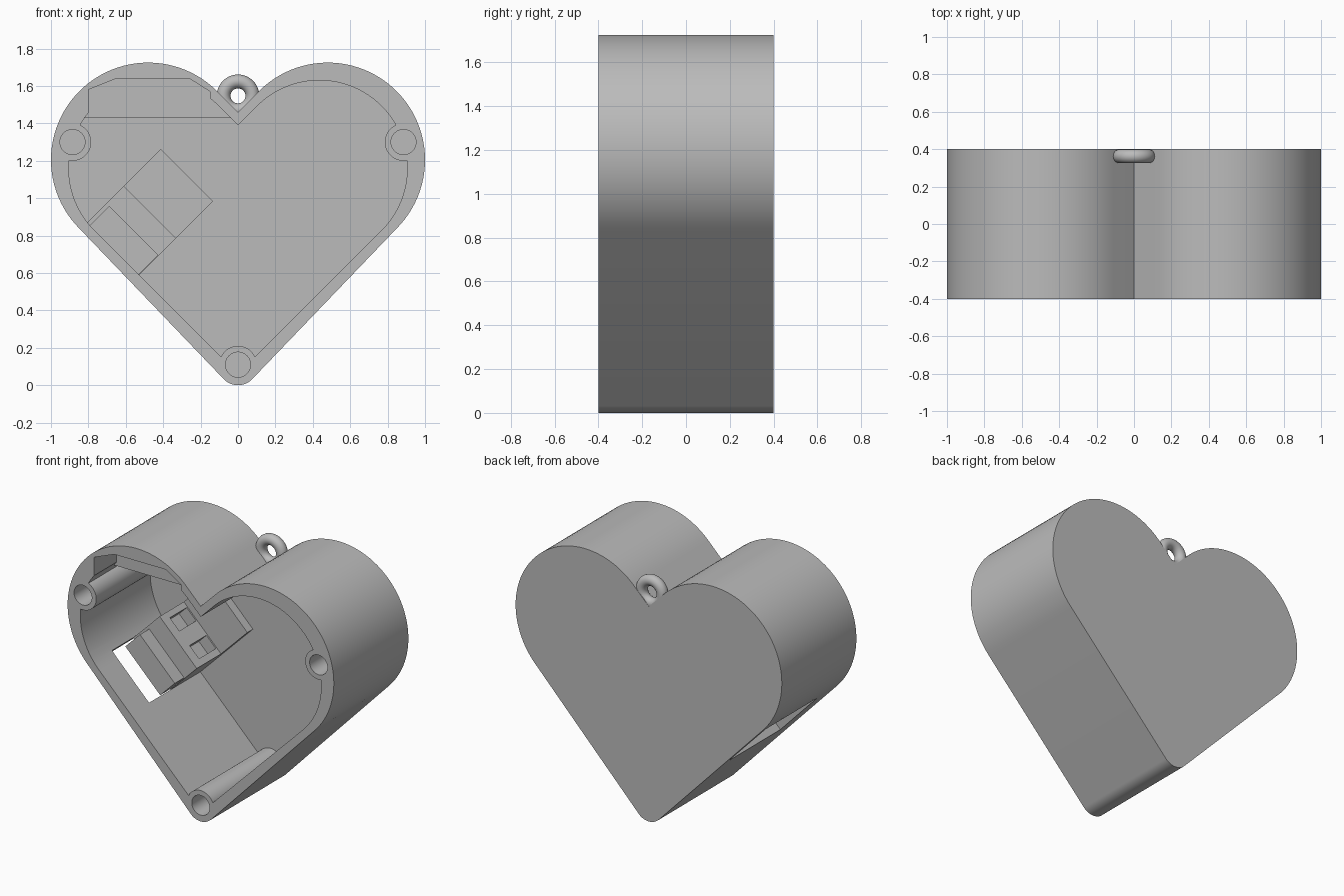
import bpy, bmesh, math
from mathutils import Vector

cube = bpy.data.objects.get("Cube")
if cube:
    bpy.data.objects.remove(cube, do_unlink=True)

FRONT, BACK, FLOOR = -0.4, 0.4, 0.35

grey = bpy.data.materials.new("plain_grey")
grey.use_nodes = True
colour = (0.5, 0.5, 0.5, 1)
grey.diffuse_color = colour
grey.node_tree.nodes["Principled BSDF"].inputs["Base Color"].default_value = colour


def prism(name, outline, y0, y1):
    """Extrude an x-z outline from y0 to y1."""
    bm = bmesh.new()
    face = bm.faces.new([bm.verts.new((x, y0, z)) for x, z in outline])
    new = bmesh.ops.extrude_face_region(bm, geom=[face])["geom"]
    moved = [v for v in new if isinstance(v, bmesh.types.BMVert)]
    bmesh.ops.translate(bm, verts=moved, vec=Vector((0, y1 - y0, 0)))
    bmesh.ops.recalc_face_normals(bm, faces=bm.faces)
    mesh = bpy.data.meshes.new(name)
    bm.to_mesh(mesh)
    bm.free()
    mesh.materials.append(grey)
    obj = bpy.data.objects.new(name, mesh)
    bpy.context.collection.objects.link(obj)
    return obj


def arc(cx, cz, r, start, end, steps):
    angles = [math.radians(start + (end - start) * i / steps) for i in range(steps + 1)]
    return [(cx + r * math.cos(a), cz + r * math.sin(a)) for a in angles]


def circle(cx, cz, r):
    return arc(cx, cz, r, 0, 360, 48)[:-1]


def rect(x0, x1, z0, z1):
    return [(x0, z0), (x1, z0), (x1, z1), (x0, z1)]


def heart(cx, cz, r, tip_z, tip_r):
    """Two round lobes, a sharp notch and a rounded tip."""
    half = arc(0, tip_z, tip_r, -90, -45, 8) + arc(cx, cz, r, -45, 135, 48)
    notch = [(0, cz + r * math.sqrt(2) - cx)]
    return half + notch + [(-x, z) for x, z in reversed(half[1:])]


def slanted(u0, u1, v0, v1):
    """Rectangle along (u) and towards (v) the lower slanted wall."""
    k = math.sqrt(0.5)
    return [(-0.61 + k * (u - v), 1.065 - k * (u + v))
            for u, v in rect(u0, u1, v0, v1)]


def combine(target, tool, operation="DIFFERENCE"):
    mod = target.modifiers.new("combine", "BOOLEAN")
    mod.operation, mod.solver, mod.object = operation, "EXACT", tool
    bpy.context.view_layer.objects.active = target
    bpy.ops.object.modifier_apply(modifier=mod.name)
    bpy.data.objects.remove(tool, do_unlink=True)


def smooth(obj):
    bpy.ops.object.select_all(action="DESELECT")
    obj.select_set(True)
    bpy.context.view_layer.objects.active = obj
    bpy.ops.object.shade_smooth_by_angle(angle=math.radians(30))


# Inner space, leaving the screw posts and the upper shelf standing
posts = [(-0.885, 1.3), (0.885, 1.3), (0, 0.11)]
cavity = prism("cavity", heart(0.435, 1.16, 0.47, 0.103, 0.03), -0.6, FLOOR)
for x, z in posts:
    combine(cavity, prism("post", circle(x, z, 0.1), -0.7, 0.5))
combine(cavity, prism("shelf", rect(-1, 0, 1.43, 1.8), -0.16, 0.5))

# Heart shaped case
case = prism("heart_case", heart(0.48, 1.205, 0.52, 0.105, 0.105), FRONT, BACK)
combine(case, cavity)

# Screw holes
for x, z in posts:
    combine(case, prism("screw_hole", circle(x, z, 0.067), -0.6, 0.2))

# Chamfered pocket in front of the shelf
pocket = [(-0.8, 1.43), (-0.8, 1.58), (-0.65, 1.64), (-0.26, 1.64),
          (-0.15, 1.57), (-0.15, 1.43)]
combine(case, prism("pocket", pocket, -0.6, -0.16))

# Window through the lower slanted wall
combine(case, prism("window", slanted(0, 0.395, 0.24, 0.5), -0.2, FLOOR))
smooth(case)

# Holder inside: upright block with two slots, socket body and base plate
block = prism("holder_block", slanted(0, 0.395, 0, 0.28), 0.03, 0.37)
for u in (0.04, 0.25):
    combine(block, prism("slot", slanted(u, u + 0.1, -0.1, 0.08), 0.1, 0.28))
prism("socket_body", slanted(0.02, 0.39, 0.13, 0.285), -0.07, 0.36)
prism("holder_base", slanted(0, 0.395, -0.28, 0.01), 0.29, 0.37)

# Hanging ring at the notch
bpy.ops.mesh.primitive_torus_add(
    major_radius=0.077, minor_radius=0.037, major_segments=48, minor_segments=20,
    location=(0, 0.362, 1.547), rotation=(math.pi / 2, 0, 0))
ring = bpy.context.object
ring.name = "hanging_ring"
ring.data.materials.append(grey)
smooth(ring)
